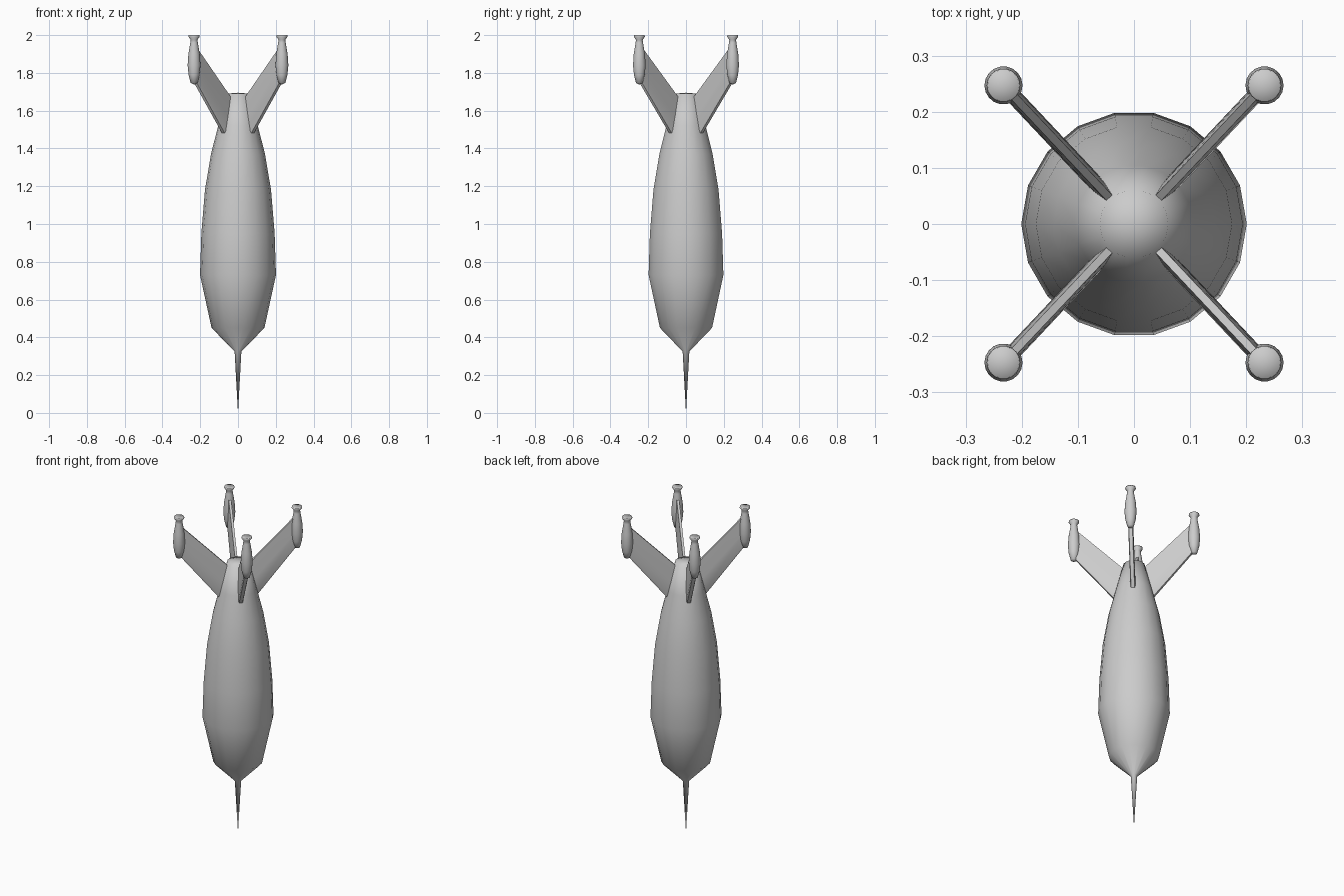
import bpy, bmesh
from math import cos, sin, pi
from mathutils import Vector

if "Cube" in bpy.data.objects:
    bpy.data.objects.remove(bpy.data.objects["Cube"])


def finish(name, bm, angle=None):
    bmesh.ops.recalc_face_normals(bm, faces=bm.faces)
    me = bpy.data.meshes.new(name)
    bm.to_mesh(me)
    bm.free()
    ob = bpy.data.objects.new(name, me)
    bpy.context.collection.objects.link(ob)
    for o in bpy.context.selected_objects:
        o.select_set(False)
    ob.select_set(True)
    bpy.context.view_layer.objects.active = ob
    if angle is None:
        bpy.ops.object.shade_smooth()
    else:
        bpy.ops.object.shade_smooth_by_angle(angle=angle)
    return ob


def bridge(bm, rings):
    for a, b in zip(rings, rings[1:]):
        n = max(len(a), len(b))
        for i in range(n):
            j = (i + 1) % n
            quad = [a[i % len(a)], a[j % len(a)], b[j % len(b)], b[i % len(b)]]
            bm.faces.new(list(dict.fromkeys(quad)))


def lathe(name, profile, sides, centre=(0, 0)):
    bm = bmesh.new()
    rings = []
    for r, z in profile:
        count = sides if r else 1
        rings.append([bm.verts.new((centre[0] + r * cos(2 * pi * i / sides),
                                    centre[1] + r * sin(2 * pi * i / sides), z))
                      for i in range(count)])
    bridge(bm, rings)
    return finish(name, bm)


def fin(name, sx, sy):
    # tapered blade, thicker along its lower edge
    bm = bmesh.new()
    out = Vector((sx * 0.2326, sy * 0.247, 0)).normalized()
    side = Vector((-out.y, out.x, 0))
    section = [(0, 0.007), (0.5, 0.012), (0.93, 0.014), (1, 0.010)]
    rings = []
    for r_top, z_top, r_low, z_low in [(0.04, 1.65, 0.08, 1.44), (0.335, 1.945, 0.335, 1.755)]:
        pts = [(t, w) for t, w in section] + [(t, -w) for t, w in reversed(section)]
        rings.append([bm.verts.new(out * (r_top + (r_low - r_top) * t) + side * w
                                   + Vector((0, 0, z_top + (z_low - z_top) * t)))
                      for t, w in pts])
    bridge(bm, rings)
    for ring in rings:
        bm.faces.new(ring)
    return finish(name, bm, 0.7)


# Hull with its long nose spike
lathe("hull", [(0, 0), (0.018, 0.325), (0.14, 0.45), (0.201, 0.73), (0.194, 0.95),
               (0.175, 1.18), (0.143, 1.37), (0.105, 1.52), (0.061, 1.69), (0, 1.695)], 18)

# Four diagonal fins, each carrying a flared pod
pod = [(0, 1.738), (0.018, 1.747), (0.029, 1.79), (0.034, 1.84), (0.030, 1.90),
       (0.020, 1.96), (0.018, 1.975), (0.030, 1.992), (0.028, 2.0), (0, 1.99)]
for ny, sy in (("front", -1), ("back", 1)):
    for nx, sx in (("left", -1), ("right", 1)):
        fin(f"{ny}_{nx}_fin", sx, sy)
        lathe(f"{ny}_{nx}_pod", pod, 18, (sx * 0.2326, sy * 0.247))
